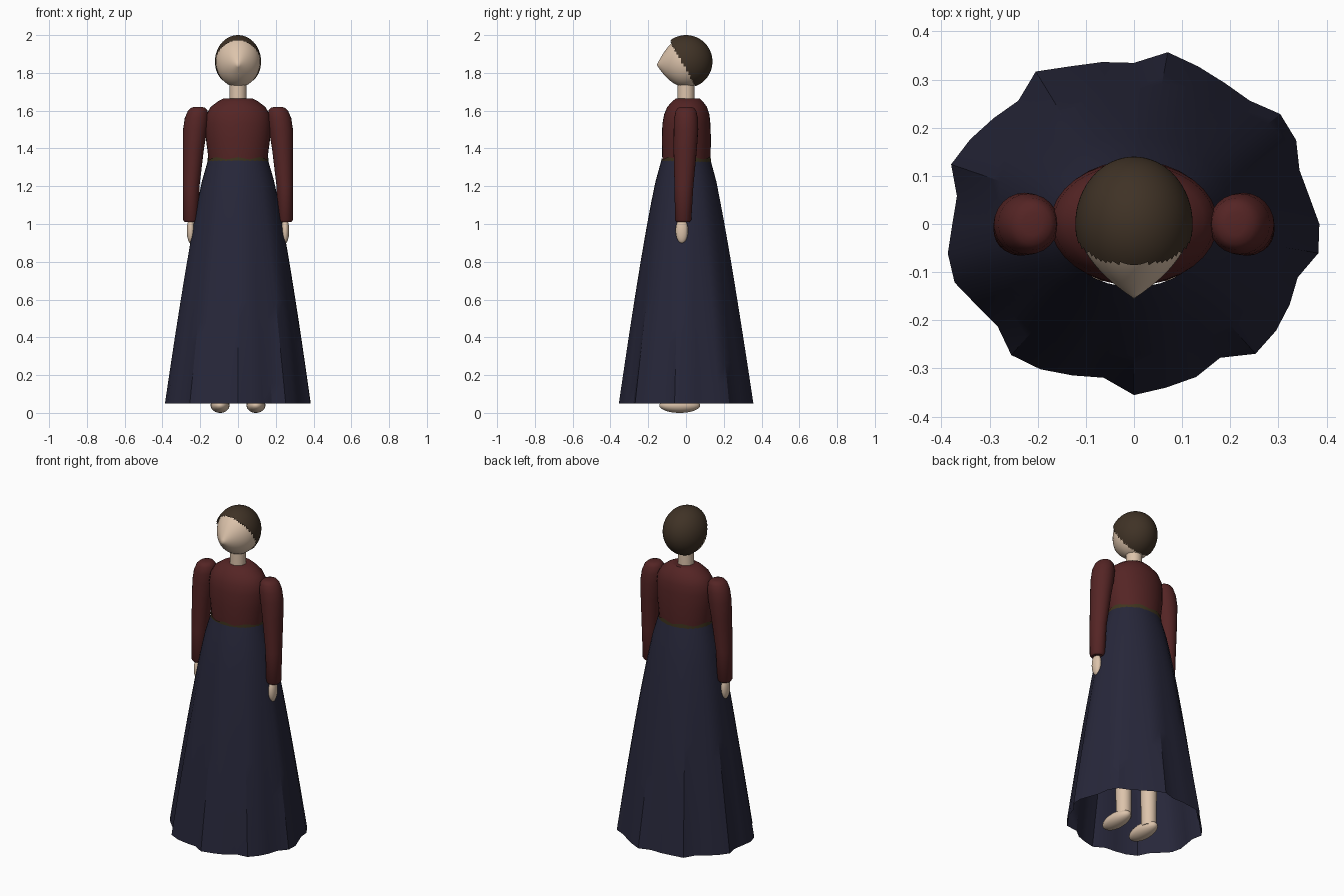
import bpy, bmesh, math
from mathutils import Matrix

cube = bpy.data.objects.get("Cube")
if cube:
    bpy.data.objects.remove(cube, do_unlink=True)


def material(name, rgb):
    m = bpy.data.materials.new(name)
    m.use_nodes = True
    m.diffuse_color = (*rgb, 1)
    bsdf = m.node_tree.nodes["Principled BSDF"]
    bsdf.inputs["Base Color"].default_value = (*rgb, 1)
    bsdf.inputs["Roughness"].default_value = 0.8
    return m


skin = material("skin", (0.72, 0.55, 0.41))
hair_brown = material("hair brown", (0.05, 0.032, 0.019))
wine = material("wine cloth", (0.09, 0.018, 0.018))
navy = material("navy cloth", (0.02, 0.02, 0.042))
olive = material("olive belt", (0.05, 0.035, 0.013))


def finish(name, bm, mat, angle=40):
    mesh = bpy.data.meshes.new(name)
    bm.to_mesh(mesh)
    bm.free()
    mesh.materials.append(mat)
    ob = bpy.data.objects.new(name, mesh)
    bpy.context.collection.objects.link(ob)
    bpy.ops.object.select_all(action="DESELECT")
    ob.select_set(True)
    bpy.context.view_layer.objects.active = ob
    bpy.ops.object.shade_smooth_by_angle(angle=math.radians(angle))
    return ob


def loft(name, rings, mat, n=32, cap=True, shape=None, angle=40):
    """Elliptical rings (z, cx, cy, rx, ry) from bottom to top; shape scales each point."""
    bm = bmesh.new()
    loops = []
    for z, cx, cy, rx, ry in rings:
        loop = []
        for i in range(n):
            a = math.tau * i / n
            k = shape(i, z) if shape else 1
            loop.append(bm.verts.new((cx + rx * k * math.cos(a), cy + ry * k * math.sin(a), z)))
        loops.append(loop)
    for low, high in zip(loops, loops[1:]):
        for i in range(n):
            j = (i + 1) % n
            bm.faces.new((low[i], low[j], high[j], high[i]))
    if cap:
        bm.faces.new(loops[0][::-1])
        bm.faces.new(loops[-1])
    return finish(name, bm, mat, angle)


def ball(center, radii, u=32, v=20, turn=0):
    bm = bmesh.new()
    bmesh.ops.create_uvsphere(bm, u_segments=u, v_segments=v, radius=1)
    bmesh.ops.rotate(bm, verts=bm.verts, matrix=Matrix.Rotation(turn, 3, "X"))
    bmesh.ops.scale(bm, verts=bm.verts, vec=radii)
    bmesh.ops.translate(bm, verts=bm.verts, vec=center)
    return bm


# Skirt: open flared cone whose hem breaks into irregular folds
HEM = 0.05
WAIST = 1.335
folds = [100, 96, 95, 101, 103, 97, 98, 101, 105, 97, 99, 101,
         106, 97, 99, 102, 105, 97, 98, 102, 103, 98, 96, 103,
         101, 97, 94, 103, 100, 98, 93, 102, 100, 97, 94, 101]


def fold(i, z):
    drop = (WAIST - z) / (WAIST - HEM)
    return 1 + (folds[i] / 100 - 1) * drop


skirt_rings = []
for s in range(13):
    t = 1 - s / 12
    flare = t ** 0.8
    skirt_rings.append((WAIST - t * (WAIST - HEM), 0, 0, 0.16 + 0.225 * flare, 0.131 + 0.214 * flare))
loft("skirt", skirt_rings, navy, n=len(folds), cap=False, shape=fold, angle=30)

# Bodice with rounded shoulders
loft("bodice", [
    (1.30, 0, 0.002, 0.152, 0.124), (1.36, 0, 0.002, 0.158, 0.128),
    (1.45, 0, 0.002, 0.170, 0.130), (1.53, 0, 0.002, 0.174, 0.127),
    (1.58, 0, 0.004, 0.168, 0.120), (1.62, 0, 0.006, 0.145, 0.105),
    (1.65, 0, 0.008, 0.105, 0.080), (1.665, 0, 0.010, 0.075, 0.062)], wine)

# Narrow belt with an uneven upper edge
belt = loft("belt", [(1.325, 0, 0.001, 0.161, 0.132), (1.348, 0, 0.001, 0.161, 0.132)], olive, cap=False)
for v in belt.data.vertices:
    v.co.z += 0.006 * math.sin(7 * math.atan2(v.co.y, v.co.x))

# Neck
loft("neck", [(1.60, 0, 0, 0.045, 0.045), (1.78, 0, 0, 0.045, 0.045)], skin)

# Head: round at the back, drawn forward to a pointed face
bm = ball((0, 0, 0), (1, 1, 1), 40, 28, math.pi / 2)
for v in bm.verts:
    rho = min(1, math.hypot(v.co.x, v.co.z))
    front = v.co.y < 0
    y = -0.155 * math.sqrt(1 - rho) if front else 0.133 * v.co.y
    lift = 0.018 * (1 - rho) if front else 0
    v.co = (0.117 * v.co.x, y, 1.86 + 0.136 * v.co.z - lift)
finish("head", bm, skin)

# Hair: shell cut along a slanting hairline
bm = ball((0, 0, 1.86), (0.122, 0.14, 0.14), 64, 48)
face_side = []
for f in bm.faces:
    c = f.calc_center_median()
    if c.z - 1.80 + 1.8 * (c.y - 0.01) < 0:
        face_side.append(f)
bmesh.ops.delete(bm, geom=face_side, context="FACES")
finish("hair", bm, hair_brown)

# Paired parts
for side, s in (("left", 1), ("right", -1)):
    loft(side + "_sleeve", [
        (1.01, s * 0.250, -0.015, 0.032, 0.034), (1.022, s * 0.250, -0.015, 0.041, 0.043),
        (1.20, s * 0.248, -0.011, 0.044, 0.050), (1.40, s * 0.236, -0.004, 0.056, 0.062),
        (1.50, s * 0.227, 0, 0.064, 0.065), (1.56, s * 0.219, 0, 0.063, 0.063),
        (1.60, s * 0.213, 0, 0.052, 0.054), (1.615, s * 0.211, 0, 0.038, 0.042),
        (1.62, s * 0.211, 0, 0.020, 0.024)], wine, n=24)
    finish(side + "_hand", ball((s * 0.25, -0.022, 0.965), (0.021, 0.033, 0.067), 24, 16), skin)
    loft(side + "_leg", [(0.04, s * 0.09, 0.02, 0.042, 0.042),
                         (0.90, s * 0.09, 0.01, 0.055, 0.055)], skin, n=24)
    finish(side + "_foot", ball((s * 0.095, -0.033, 0.04), (0.05, 0.108, 0.04), 24, 16), skin)
